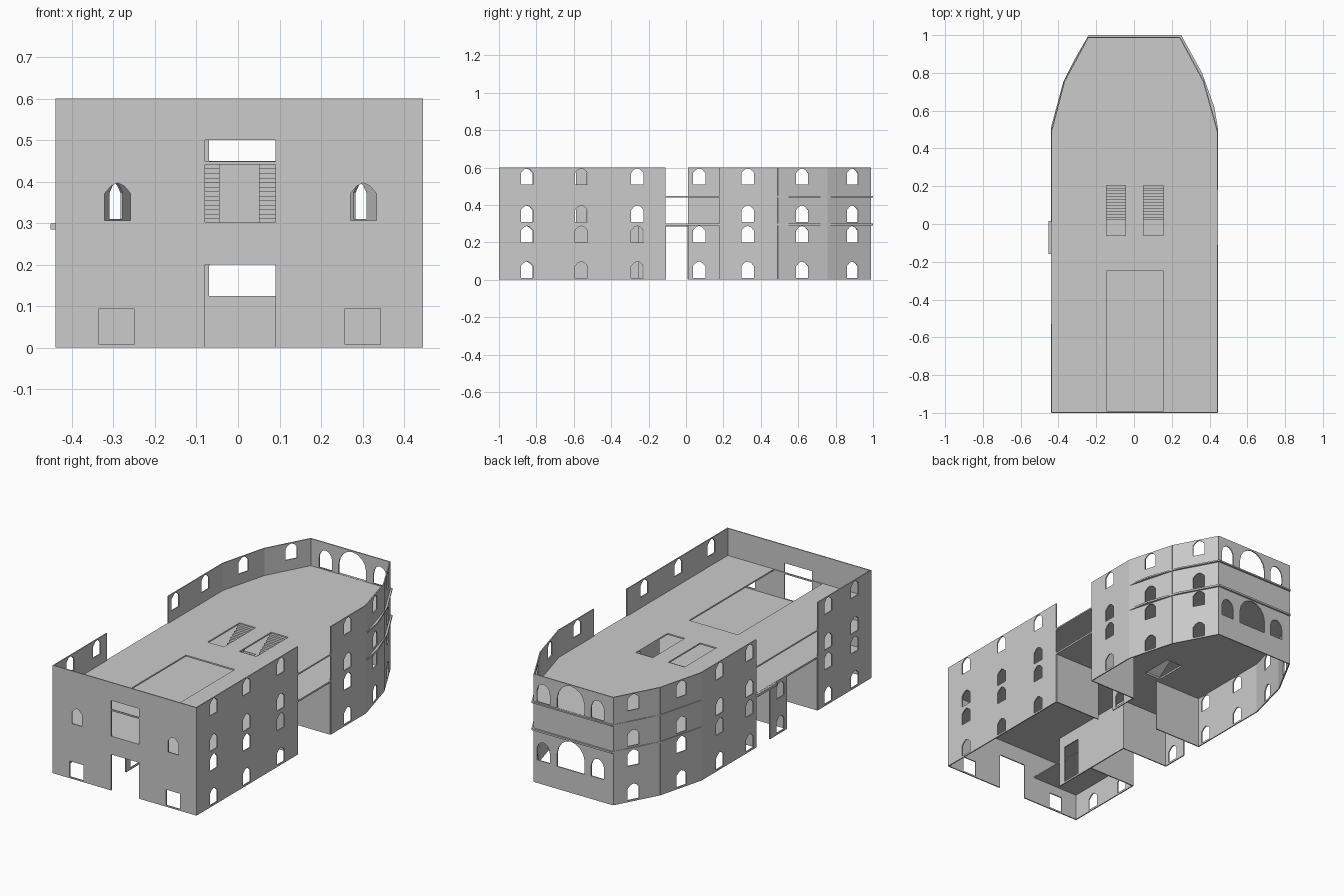
import bpy
from mathutils import Matrix, Vector

if "Cube" in bpy.data.objects:
    bpy.data.objects.remove(bpy.data.objects["Cube"])

T = 0.006                      # wall thickness
ROWS = (0.01, 0.2, 0.31, 0.508)  # window sill heights
TOP, FLOOR1, FLOOR2 = 0.6, 0.295, 0.445


def rect(x0, x1, y0, y1):
    return [(x0, y0), (x1, y0), (x1, y1), (x0, y1)]


def window(c, z, w=0.066, h=0.088):
    """Pointed window outline."""
    a = w / 2
    return [(c - a, z), (c + a, z), (c + a, z + h * .72), (c + a * .5, z + h * .92),
            (c, z + h), (c - a * .5, z + h * .92), (c - a, z + h * .72)]


def arch(c, z, w, h, rise):
    """Wide, slightly pointed arch outline."""
    a, s = w / 2, h - rise
    half = [(1, 0), (1, s), (.9, s + rise * .4), (.68, s + rise * .72), (.36, s + rise * .92)]
    pts = [(c + a * u, z + v) for u, v in half] + [(c, z + h)]
    return pts + [(c - a * u, z + v) for u, v in reversed(half)]


def panel(name, outline, holes, matrix, thick):
    """Flat filled outline with holes, given thickness."""
    cu = bpy.data.curves.new(name, 'CURVE')
    cu.dimensions, cu.fill_mode, cu.extrude = '2D', 'BOTH', thick / 2
    for pts in [outline] + holes:
        sp = cu.splines.new('POLY')
        sp.points.add(len(pts) - 1)
        for p, (u, v) in zip(sp.points, pts):
            p.co = (u, v, 0, 1)
        sp.use_cyclic_u = True
    tmp = bpy.data.objects.new(name + "_curve", cu)
    bpy.context.collection.objects.link(tmp)
    bpy.context.view_layer.update()
    me = bpy.data.meshes.new_from_object(tmp.evaluated_get(bpy.context.evaluated_depsgraph_get()))
    bpy.data.objects.remove(tmp)
    me.transform(matrix)
    for f in me.polygons:
        f.use_smooth = False
    ob = bpy.data.objects.new(name, me)
    bpy.context.collection.objects.link(ob)
    return ob


def wall(name, p, q, z0=0, z1=TOP, holes=(), outline=None):
    """Upright wall from p to q; outlines are in (distance along, height)."""
    d = Vector((q[0] - p[0], q[1] - p[1], 0))
    n = d.normalized()
    up = Vector((0, 0, 1))
    m = Matrix((n, up, n.cross(up))).transposed().to_4x4()
    m.translation = (p[0], p[1], 0)
    return panel(name, outline or rect(0, d.length, z0, z1), list(holes), m, T)


def side_wall(name, p, q, ys, z0=0, z1=TOP, rows=ROWS):
    """Wall running front to back with windows centred at the given y values."""
    length = (Vector(q) - Vector(p)).length
    k = length / (q[1] - p[1])
    wall(name, p, q, z0, z1, [window((y - p[1]) * k, z) for y in ys for z in rows])


def slab(name, z, outline, holes=(), thick=0.01):
    panel(name, outline, list(holes), Matrix.Translation((0, 0, z)), thick)


L, R = -0.437, 0.442

# front wall: ground door notch, upper door, square and pointed windows
x0 = -0.44
front_out = [(x - x0, z) for x, z in
             [(-.44, 0), (-.08, 0), (-.08, .2), (.09, .2), (.09, 0), (.445, 0), (.445, TOP), (-.44, TOP)]]
front_holes = [rect(-.08 - x0, .09 - x0, .302, .5),
               window(-.29 - x0, .307, .062, .09), window(.302 - x0, .307, .062, .09),
               rect(-.335 - x0, -.25 - x0, .008, .095), rect(.258 - x0, .343 - x0, .008, .095)]
wall("front_wall", (-.44, -.997), (.445, -.997), holes=front_holes, outline=front_out)

# straight side walls
side_wall("right_front_wall", (R, -1), (R, -.11), (-.85, -.56, -.26))
side_wall("right_rear_wall", (R, .18), (R, .49), (.33,))
side_wall("left_front_wall", (L, -1), (L, -.53), (-.855, -.62))
side_wall("left_rear_wall", (L, .01), (L, .49), (.07, .33))
side_wall("left_ground_pier", (L, -.26), (L, -.11), (-.2,), 0, FLOOR1, ROWS[:2])

# faceted tapering rear walls
for side, s, e in (("left", -1, L), ("right", 1, R)):
    side_wall(side + "_taper_wall_a", (e, .49), (s * .368, .755), (.62,))
    side_wall(side + "_taper_wall_b", (s * .368, .755), (s * .243, .987), (.888,))

# rear wall with two storeys of triple arches
rear = []
for z, h in ((.125, .16), (.45, .143)):
    rear.append(arch(.015 + .243, z, .17, h, .09))
    rear += [arch(c + .243, z + .003, .08, .105, .05) for c in (-.15, .185)]
wall("rear_wall", (-.243, .987), (.243, .987), holes=rear)

# floors, projecting as a ledge around the tapered end
plan = [(-.44, -.997), (.445, -.997), (.445, .5), (.425, .62), (.36, .8), (.25, 1),
        (-.24, 1), (-.31, .88), (-.375, .75), (-.44, .51)]
stair_x = ((-.145, -.045), (.05, .155))
slab("first_floor", FLOOR1, plan, [rect(-.145, -.045, .04, .22)])
slab("second_floor", FLOOR2, plan,
     [rect(-.145, .155, -.99, -.25)] + [rect(a, b, -.06, .22) for a, b in stair_x], .008)
slab("left_ledge", .292, rect(-.452, -.438, -.16, .015), thick=.014)
slab("mezzanine", .15, rect(-.435, -.145, -.995, -.65), thick=.006)

# twin stairs between the upper floors
N = 13
for i, (a, b) in enumerate(stair_x):
    prof = [(.02, .3)]
    for k in range(N):
        y, z = .02 + .2 * k / N, .3 + .142 * (k + 1) / N
        prof += [(y, z), (y + .2 / N, z)]
    prof += [(.22, .43), (.035, .3)]
    m = Matrix(((0, 0, 1, (a + b) / 2), (1, 0, 0, 0), (0, 1, 0, 0), (0, 0, 0, 1)))
    panel("stair_%d" % i, prof, [], m, b - a)

# ground-floor inner walls around the passage and recesses
G = FLOOR1 - .004
wall("left_recess_front", (L, -.53), (-.145, -.53), 0, G)
wall("left_recess_rear", (L, -.26), (-.145, -.26), 0, G)
wall("left_hall_wall", (-.145, -.78), (-.145, -.255), 0, G,
     [rect(.04, .15, .01, .22)])
wall("passage_front_right", (.155, -.11), (R, -.11), 0, G)
wall("passage_rear_left", (L, .01), (-.145, .01), 0, G)
wall("right_recess_rear", (.155, .18), (R, .18), 0, G)
side_wall("right_recess_side", (.155, .01), (.155, .18), (.07,), 0, G, ROWS[:2])
wall("stair_side_wall", (.158, .01), (.158, .18), .3, .441)
